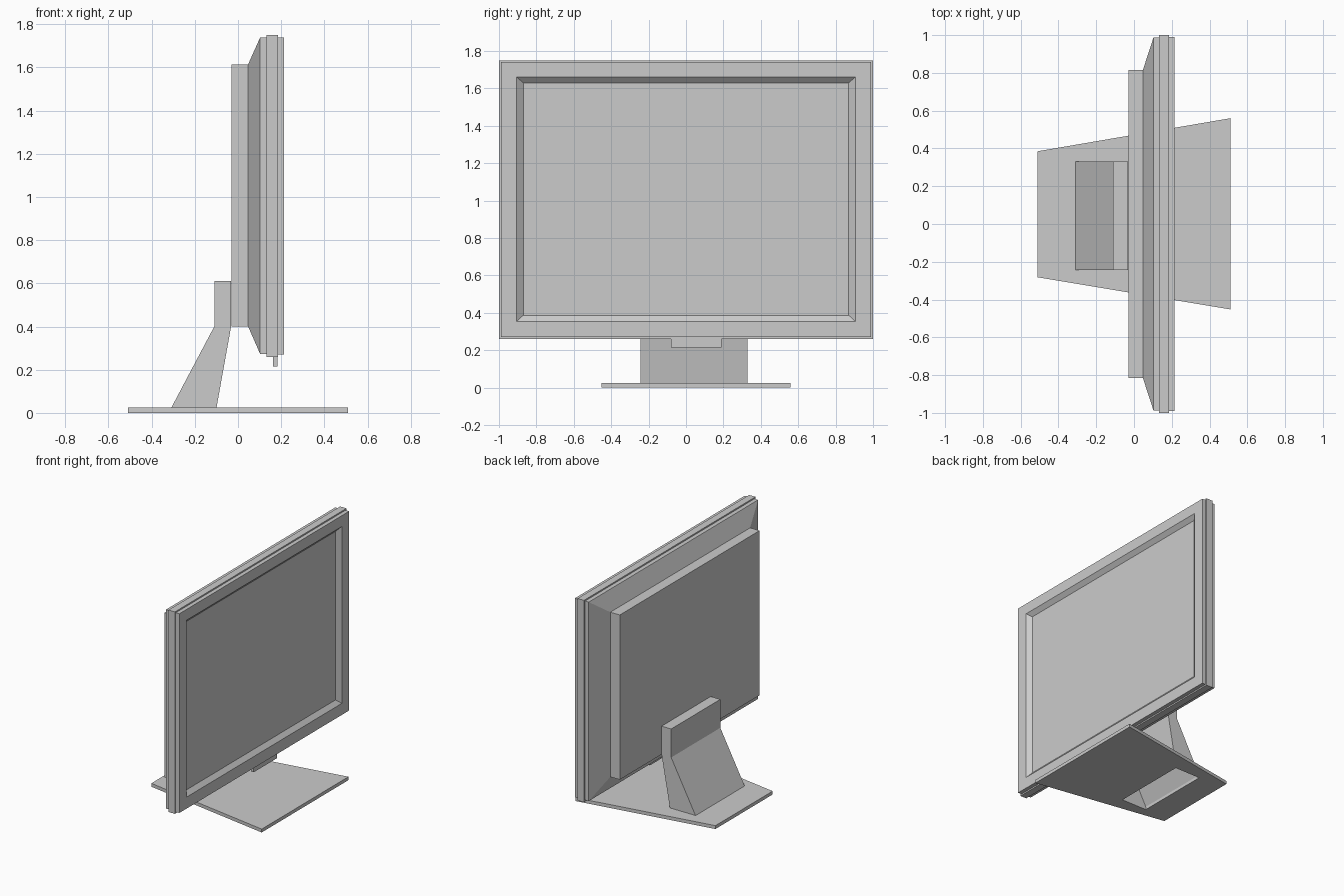
import bpy, bmesh

cube = bpy.data.objects.get("Cube")
if cube:
    bpy.data.objects.remove(cube, do_unlink=True)

grey = bpy.data.materials.new("light grey plastic")
grey.use_nodes = True
colour = (0.6, 0.6, 0.6, 1)
grey.diffuse_color = colour
grey.node_tree.nodes["Principled BSDF"].inputs["Base Color"].default_value = colour


def finish(name, bm):
    bmesh.ops.recalc_face_normals(bm, faces=bm.faces)
    mesh = bpy.data.meshes.new(name)
    bm.to_mesh(mesh)
    bm.free()
    mesh.materials.append(grey)
    obj = bpy.data.objects.new(name, mesh)
    bpy.context.collection.objects.link(obj)
    return obj


def loft(name, loops, cap_start=True, cap_end=True, closed=False):
    """Skin a chain of matching point loops, optionally capped or joined up."""
    bm = bmesh.new()
    rings = [[bm.verts.new(p) for p in loop] for loop in loops]
    pairs = list(zip(rings, rings[1:]))
    if closed:
        pairs.append((rings[-1], rings[0]))
    for a, b in pairs:
        n = len(a)
        for i in range(n):
            j = (i + 1) % n
            bm.faces.new((a[i], a[j], b[j], b[i]))
    if cap_start and not closed:
        bm.faces.new(rings[0])
    if cap_end and not closed:
        bm.faces.new(rings[-1])
    return finish(name, bm)


def upright(x, y0, y1, z0, z1):
    return [(x, y0, z0), (x, y1, z0), (x, y1, z1), (x, y0, z1)]


def panel_ring(x, half, z0, z1):
    return upright(x, -half, half, z0, z1)


# Rear housing: box that flares out to the frame
loft("rear_housing", [
    panel_ring(-0.03, 0.815, 0.40, 1.615),
    panel_ring(0.047, 0.815, 0.40, 1.615),
    panel_ring(0.103, 0.987, 0.272, 1.74),
    panel_ring(0.133, 0.987, 0.272, 1.74),
])

# Middle band, slightly proud of the frame
loft("middle_band", [
    panel_ring(0.133, 1.0, 0.26, 1.75),
    panel_ring(0.185, 1.0, 0.26, 1.75),
])

# Front frame with bevelled opening and recessed screen
loft("front_frame_and_screen", [
    panel_ring(0.185, 0.99, 0.27, 1.74),
    panel_ring(0.214, 0.99, 0.27, 1.74),
    panel_ring(0.214, 0.905, 0.355, 1.66),
    panel_ring(0.187, 0.87, 0.387, 1.63),
], cap_start=False)

# Control tab below the frame
loft("control_tab", [upright(x, -0.08, 0.19, 0.215, 0.265) for x in (0.162, 0.184)])

# Neck: bent profile swept sideways, open underneath
neck_left, neck_right = 0.33, -0.243
profile = [(-0.31, 0.022), (-0.11, 0.40), (-0.11, 0.61),
           (-0.032, 0.61), (-0.032, 0.40), (-0.10, 0.022)]
neck = loft("neck", [[(x, y, z) for x, z in profile] for y in (neck_right, neck_left)])
bm = bmesh.new()
bm.from_mesh(neck.data)
under = [f for f in bm.faces if f.calc_center_median().z < 0.05]
bmesh.ops.delete(bm, geom=under, context="FACES_ONLY")
bm.to_mesh(neck.data)
bm.free()


# Base: tapered plate with an opening under the neck
def outline(z):
    return [(-0.51, -0.282, z), (0.51, -0.452, z), (0.51, 0.56, z), (-0.51, 0.385, z)]


def opening(z):
    return [(-0.31, neck_right, z), (-0.10, neck_right, z),
            (-0.10, neck_left, z), (-0.31, neck_left, z)]


loft("base", [outline(0), outline(0.025), opening(0.025), opening(0)], closed=True)
